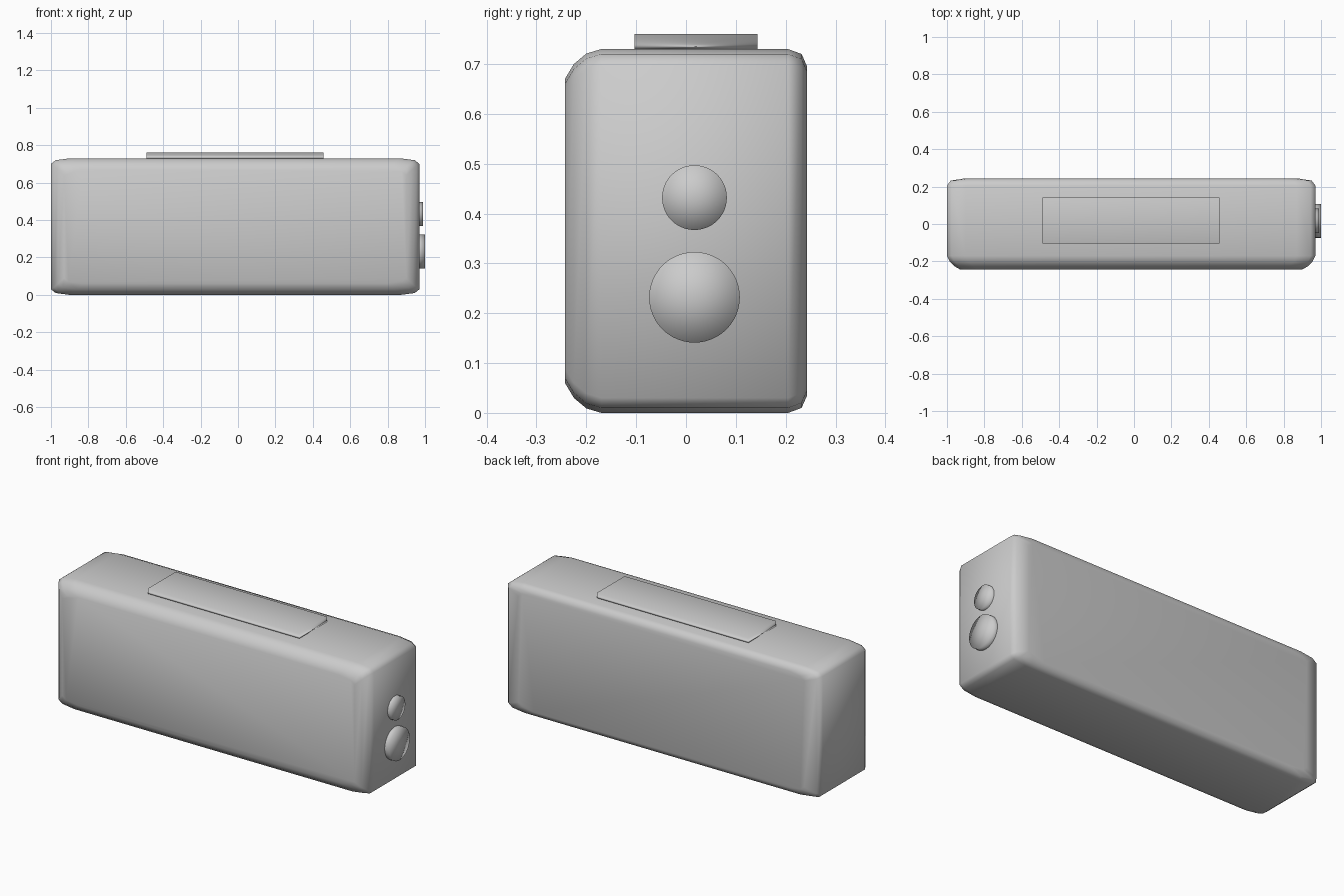
import bpy, bmesh, math

if "Cube" in bpy.data.objects:
    bpy.data.objects.remove(bpy.data.objects["Cube"])

CX, HX, CZ, HZ = -0.015, 0.985, 0.365, 0.365

def smooth(obj):
    for p in obj.data.polygons:
        p.use_smooth = True

def section(bm, y, ix, iz):
    # chamfered rectangle, two steps per corner
    hx, hz = HX - ix, HZ - iz
    q = [(hx, hz - 0.03), (hx - 0.025, hz - 0.01), (hx - 0.1, hz)]
    pts = q + [(-x, z) for x, z in reversed(q)]
    pts += [(-x, -z) for x, z in pts]
    return [bm.verts.new((CX + x, y, CZ + z)) for x, z in pts]

# body: sections lofted front to back, softer corners at the front
profile = [(-0.243, 0.07, 0.06), (-0.225, 0.038, 0.03), (-0.2, 0.015, 0.009),
           (-0.17, 0, 0), (0.205, 0, 0), (0.232, 0.02, 0.01), (0.243, 0.09, 0.035)]
bm = bmesh.new()
rings = [section(bm, *p) for p in profile]
n = len(rings[0])
for a, b in zip(rings, rings[1:]):
    for i in range(n):
        j = (i + 1) % n
        bm.faces.new((a[i], a[j], b[j], b[i]))
bm.faces.new(rings[0])
bm.faces.new(rings[-1])
bmesh.ops.recalc_face_normals(bm, faces=bm.faces)
mesh = bpy.data.meshes.new("body")
bm.to_mesh(mesh)
bm.free()
body = bpy.data.objects.new("body", mesh)
bpy.context.collection.objects.link(body)
smooth(body)

# raised plate on top
bpy.ops.mesh.primitive_cube_add(size=1, location=(-0.017, 0.02, 0.735))
plate = bpy.context.object
plate.name = "top_plate"
plate.scale = (0.947, 0.246, 0.05)
smooth(plate)

# round knobs on the right end
for name, z, r, x1 in (("large_knob", 0.232, 0.091, 1.0), ("small_knob", 0.432, 0.065, 0.99)):
    x0 = 0.94
    bpy.ops.mesh.primitive_cylinder_add(vertices=48, radius=r, depth=x1 - x0,
        end_fill_type='TRIFAN', location=((x0 + x1) / 2, 0.017, z), rotation=(0, math.pi / 2, 0))
    bpy.context.object.name = name
    smooth(bpy.context.object)
